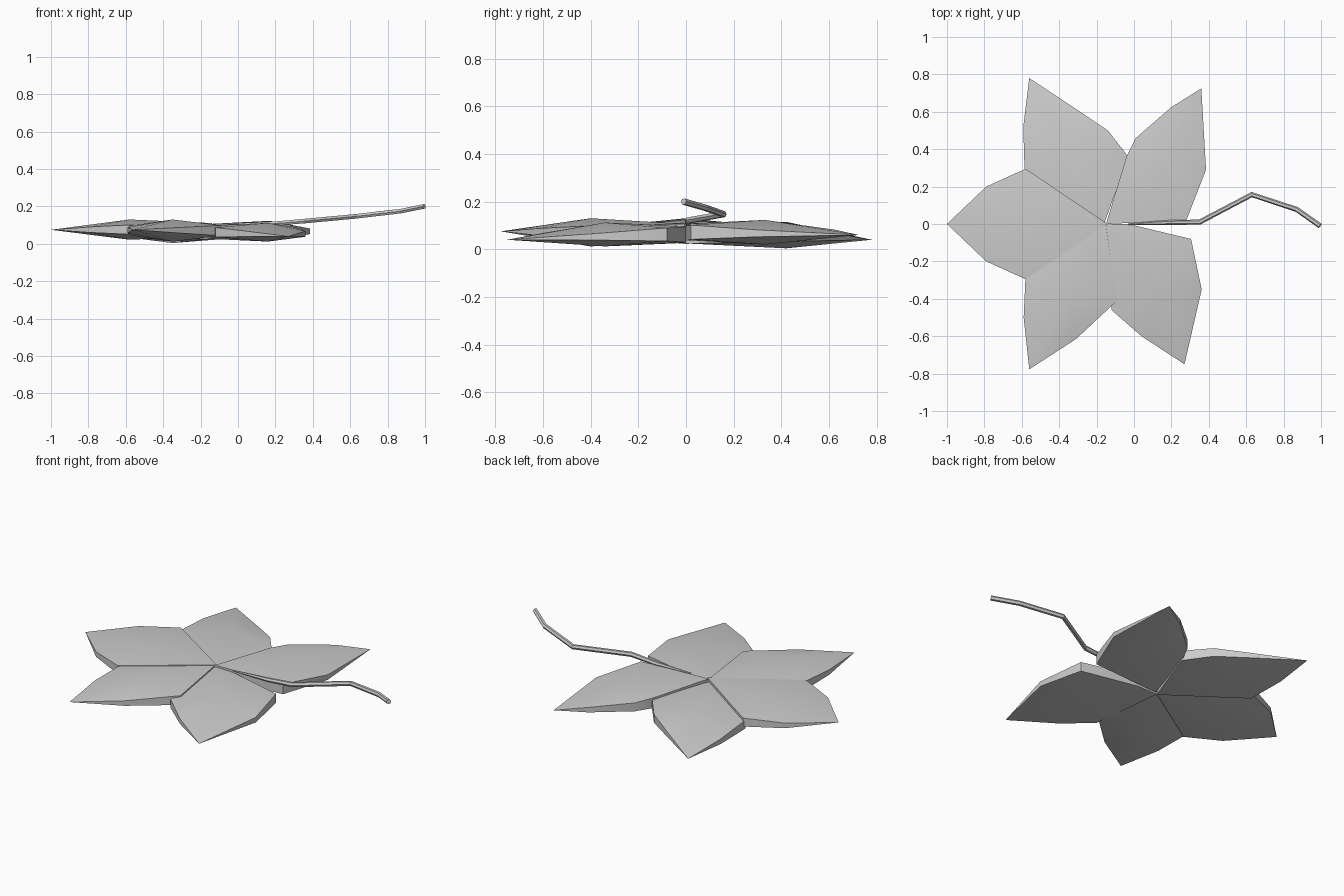
import bpy, bmesh, math

if "Cube" in bpy.data.objects:
    bpy.data.objects.remove(bpy.data.objects["Cube"])

BASE_Z = 0.072


def lobe(name, tip, sides, base, mid, tip_z, top_z, bottom_z):
    """Domed closed lobe: sides = (x, y, rim height) on each flank, base to tip."""
    left, right = sides
    bm = bmesh.new()
    upper, lower = [], []
    ring = [(*base, 0.07)] + left + [(*tip, 0)] + right[::-1]
    for x, y, h in ring:
        t = min(1, h / 0.05)
        z = tip_z * (1 - t) + (top_z + bottom_z) / 2 * t
        if h == 0:
            v = bm.verts.new((x, y, z))
            upper.append(v)
            lower.append(v)
        else:
            upper.append(bm.verts.new((x, y, z + h / 2)))
            lower.append(bm.verts.new((x, y, z - h / 2)))
    top = bm.verts.new((*mid, top_z))
    bottom = bm.verts.new((*mid, bottom_z))
    n = len(ring)
    for i in range(n):
        j = (i + 1) % n
        bm.faces.new((upper[i], upper[j], top))
        bm.faces.new((lower[j], lower[i], bottom))
        wall = []
        for v in (upper[j], upper[i], lower[i], lower[j]):
            if v not in wall:
                wall.append(v)
        bm.faces.new(wall)
    bmesh.ops.recalc_face_normals(bm, faces=bm.faces)
    me = bpy.data.meshes.new(name)
    bm.to_mesh(me)
    bm.free()
    ob = bpy.data.objects.new(name, me)
    bpy.context.collection.objects.link(ob)
    bpy.ops.object.select_all(action='DESELECT')
    ob.select_set(True)
    bpy.context.view_layer.objects.active = ob
    bpy.ops.object.shade_smooth_by_angle(angle=math.radians(30))
    return ob


# Five leaf lobes around the middle
lobe("lobe_left", (-1, 0),
     ([(-0.58, -0.295, 0.05), (-0.79, -0.2, 0.03)],
      [(-0.58, 0.295, 0.05), (-0.79, 0.2, 0.03)]),
     (-0.14, 0), (-0.58, 0), 0.075, 0.13, 0.022)
lobe("lobe_back_left", (-0.56, 0.78),
     ([(-0.585, 0.28, 0.05), (-0.592, 0.52, 0.03)],
      [(-0.03, 0.36, 0.06), (-0.14, 0.5, 0.05), (-0.31, 0.615, 0.03)]),
     (-0.16, 0), (-0.35, 0.42), 0.04, 0.115, 0.004)
lobe("lobe_back_right", (0.36, 0.725),
     ([(-0.04, 0.36, 0.06), (0.01, 0.46, 0.05), (0.2, 0.625, 0.03)],
      [(0.28, 0.02, 0.06), (0.385, 0.29, 0.03)]),
     (-0.15, 0), (0.17, 0.33), 0.06, 0.123, 0.02)
lobe("lobe_front_right", (0.27, -0.75),
     ([(-0.12, -0.46, 0.05), (0.04, -0.6, 0.03)],
      [(-0.03, 0.0, 0.066), (0.305, -0.08, 0.055), (0.362, -0.35, 0.03)]),
     (-0.16, 0), (0.16, -0.34), 0.04, 0.112, 0.012)
lobe("lobe_front_left", (-0.56, -0.777),
     ([(-0.58, -0.28, 0.05), (-0.59, -0.5, 0.03)],
      [(-0.09, -0.41, 0.055), (-0.31, -0.615, 0.03)]),
     (-0.15, 0), (-0.35, -0.4), 0.075, 0.13, 0.012)

# Crooked stem, tapering into the leaf
path = [(-0.03, 0, 0.106, 0.3), (0.19, 0.008, 0.108, 0.9), (0.35, 0.01, 0.121, 1),
        (0.63, 0.157, 0.147, 1), (0.87, 0.078, 0.175, 1), (0.995, -0.01, 0.2, 1)]
cu = bpy.data.curves.new("stem", 'CURVE')
cu.dimensions = '3D'
cu.bevel_depth = 0.014
cu.bevel_resolution = 1
cu.use_fill_caps = True
sp = cu.splines.new('POLY')
sp.points.add(len(path) - 1)
for p, (x, y, z, r) in zip(sp.points, path):
    p.co = (x, y, z, 1)
    p.radius = r
sp.use_smooth = False
bpy.context.collection.objects.link(bpy.data.objects.new("stem", cu))
